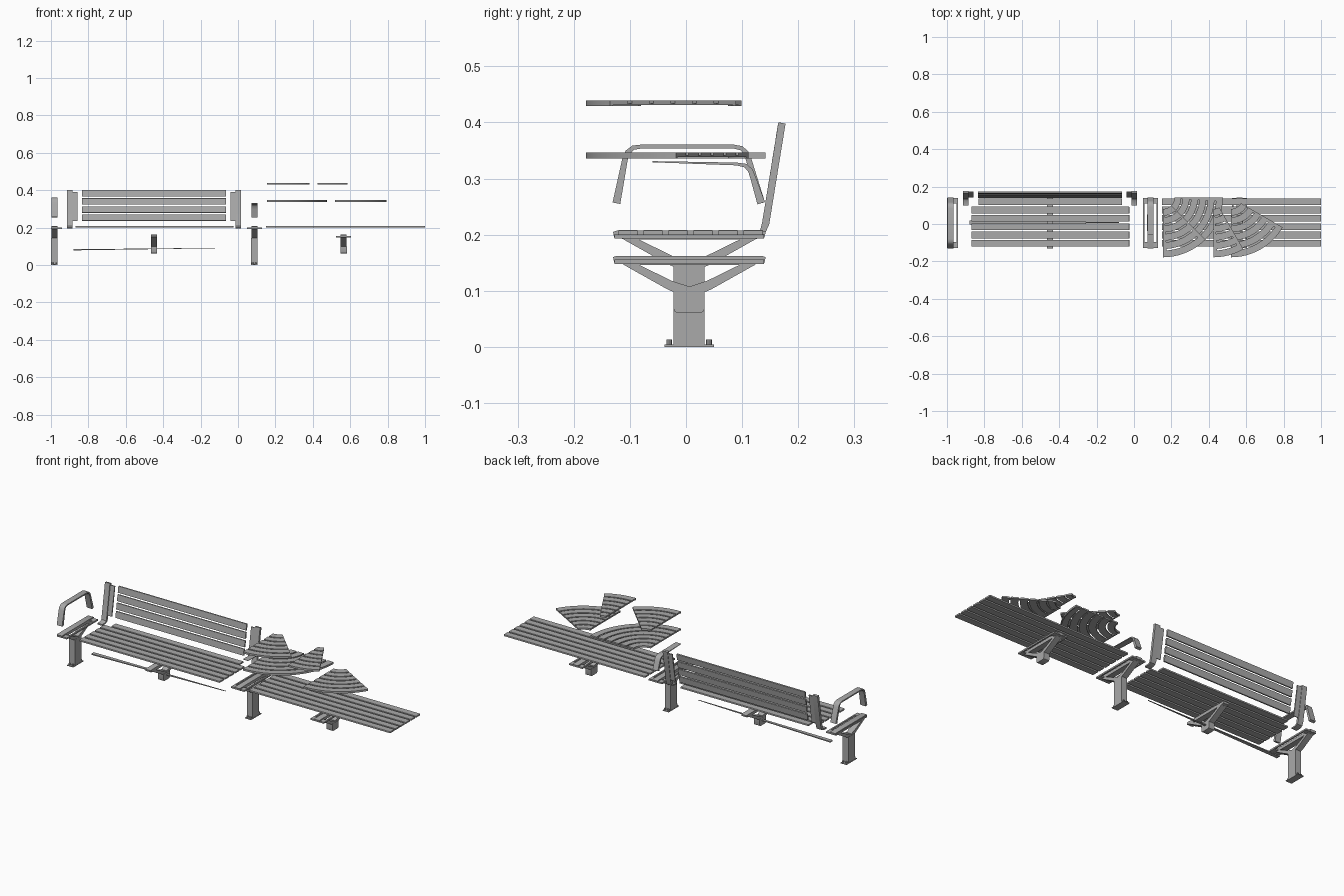
import bpy, bmesh
from math import sin, cos, radians, pi
from mathutils import Vector

if "Cube" in bpy.data.objects:
    bpy.data.objects.remove(bpy.data.objects["Cube"])

GREY = (0.4, 0.4, 0.4, 1)
metal = bpy.data.materials.new("plain_grey")
metal.use_nodes = True
metal.diffuse_color = GREY
metal.node_tree.nodes["Principled BSDF"].inputs["Base Color"].default_value = GREY

MID_Y = 0.008      # centre line of the seats
PITCH = 0.0445     # slat spacing
SLAT = 0.036       # slat width
ROWS = 6


def finish(name, bm, smooth=False, bevel=0):
    bmesh.ops.recalc_face_normals(bm, faces=bm.faces[:])
    mesh = bpy.data.meshes.new(name)
    bm.to_mesh(mesh)
    bm.free()
    mesh.materials.append(metal)
    ob = bpy.data.objects.new(name, mesh)
    bpy.context.collection.objects.link(ob)
    if bevel:
        mod = ob.modifiers.new("soft_edges", "BEVEL")
        mod.width, mod.segments, mod.limit_method = bevel, 2, "ANGLE"
    if smooth:
        bpy.ops.object.select_all(action="DESELECT")
        ob.select_set(True)
        bpy.context.view_layer.objects.active = ob
        bpy.ops.object.shade_smooth_by_angle(angle=radians(35))
    return ob


def prism(bm, pts, x0, x1):
    """Extrude a (y, z) outline along x."""
    face = bm.faces.new([bm.verts.new((x0, y, z)) for y, z in pts])
    out = bmesh.ops.extrude_face_region(bm, geom=[face])["geom"]
    bmesh.ops.translate(bm, vec=(x1 - x0, 0, 0),
                        verts=[v for v in out if isinstance(v, bmesh.types.BMVert)])


def box(bm, x0, x1, y0, y1, z0, z1):
    prism(bm, [(y0, z0), (y1, z0), (y1, z1), (y0, z1)], x0, x1)


def ribbon(path, widths):
    """Outline of a bent bar that follows a (y, z) path."""
    pts = [Vector(p) for p in path]
    left, right = [], []
    for i, p in enumerate(pts):
        d = (pts[min(i + 1, len(pts) - 1)] - pts[max(i - 1, 0)]).normalized()
        n = Vector((-d.y, d.x)) * widths[i] / 2
        left.append(p + n)
        right.append(p - n)
    return left + right[::-1]


def cylinder(bm, x, y, z0, z1, r):
    pts = [bm.verts.new((x + r * cos(a), y + r * sin(a), z0))
           for a in [i * pi / 4 for i in range(8)]]
    out = bmesh.ops.extrude_face_region(bm, geom=[bm.faces.new(pts)])["geom"]
    bmesh.ops.translate(bm, vec=(0, 0, z1 - z0),
                        verts=[v for v in out if isinstance(v, bmesh.types.BMVert)])


def yoke(bm, x, top, half, wings):
    """Y-shaped arms with a cross bar and side pads for the seat."""
    y = MID_Y - 0.002
    for s in (-1, 1):
        prism(bm, ribbon([(y, top - 0.065), (y + s * 0.035, top - 0.052),
                          (y + s * 0.115, top - 0.01)],
                         [0.02, 0.017, 0.012]), x - half, x + half)
        if wings != (0, 0):
            box(bm, x - wings[0], x + wings[1], y + s * 0.118 - 0.015,
                y + s * 0.118 + 0.015, top - 0.014, top - 0.006)
    prism(bm, [(y - 0.136, top - 0.002), (y - 0.134, top - 0.012), (y - 0.11, top - 0.016),
               (y + 0.11, top - 0.016), (y + 0.134, top - 0.012), (y + 0.136, top - 0.002),
               (y + 0.13, top), (y - 0.13, top)], x - half, x + half)
    if wings != (0, 0):
        for e in (-wings[0], wings[1] - 0.008):
            box(bm, x + e, x + e + 0.008, y - 0.12, y + 0.12, top - 0.014, top - 0.006)


# Legs with base plates and bolts
for name, x, wings in (("end_leg", -0.982, (0.018, 0.042)), ("middle_leg", 0.087, (0.04, 0.04))):
    bm = bmesh.new()
    box(bm, x - 0.017, x + 0.017, -0.022, 0.033, 0, 0.145)
    box(bm, x - 0.018, x + 0.018, -0.038, 0.05, 0, 0.004)
    for by in (-0.03, 0.041):
        for bx in (-0.01, 0.01):
            cylinder(bm, x + bx, by, 0.004, 0.013, 0.005)
    yoke(bm, x, 0.207, 0.016, wings)
    finish(name, bm, True)

# Intermediate seat supports
for name, x, wings in (("left_support", 0.565, (0.04, 0.04)), ("right_support", -0.449, (0, 0))):
    bm = bmesh.new()
    prism(bm, [(-0.022, 0.068), (-0.02, 0.063), (-0.015, 0.06), (0.026, 0.06), (0.031, 0.063),
               (0.033, 0.068), (0.033, 0.1), (-0.022, 0.1)], x - 0.017, x + 0.017)
    yoke(bm, x, 0.162, 0.016, wings)
    finish(name, bm, True)

# Tapered rod under the backed bench
bm = bmesh.new()
ends = []
for x, z, w, h in ((-0.88, 0.081, 0.011, 0.003), (-0.08, 0.091, 0.002, 0.001)):
    ends.append([bm.verts.new((x, MID_Y + a * w, z + b * h))
                 for a, b in ((-1, -1), (1, -1), (1, 1), (-1, 1))])
bm.faces.new(ends[0])
bm.faces.new(ends[1])
for i in range(4):
    j = (i + 1) % 4
    bm.faces.new((ends[0][i], ends[0][j], ends[1][j], ends[1][i]))
finish("under_seat_rod", bm)


# Straight slatted seats
def seat(name, x0, x1, rear_inset):
    bm = bmesh.new()
    for i in range(ROWS):
        y = MID_Y + (i - (ROWS - 1) / 2) * PITCH
        inset = rear_inset if i == ROWS - 1 else 0
        box(bm, x0 + inset, x1 - inset, y - SLAT / 2, y + SLAT / 2, 0.199, 0.208)
    finish(name, bm, bevel=0.0015)


seat("backed_seat", -0.87, -0.025, 0.038)
seat("open_seat", 0.15, 1.0, 0)

# Leaning back slats
bm = bmesh.new()
LEAN = 0.16
for i in range(4):
    z0 = 0.237 + i * 0.043
    z1 = z0 + 0.034
    y0, y1 = (0.164 - LEAN * (0.398 - z) for z in (z0, z1))
    prism(bm, [(y0, z0), (y0 + 0.009, z0 - 0.001), (y1 + 0.009, z1 - 0.001), (y1, z1)],
          -0.835, -0.063)
finish("back_slats", bm, bevel=0.0012)

# Back uprights, mirrored about the middle of the backed bench
CENTRE = -0.449
for name, s in (("right_back_upright", -1), ("left_back_upright", 1)):
    bm = bmesh.new()
    prism(bm, ribbon([(0.1, 0.198), (0.125, 0.199), (0.137, 0.206), (0.142, 0.22),
                      (0.171, 0.399)], [0.007, 0.008, 0.011, 0.013, 0.013]),
          CENTRE + s * 0.436, CENTRE + s * 0.466)
    prism(bm, [(0.142, 0.235), (0.148, 0.234), (0.174, 0.39), (0.168, 0.391)],
          CENTRE + s * 0.41, CENTRE + s * 0.437)
    finish(name, bm, True)

# Full armrest loop and shorter open armrest
bm = bmesh.new()
prism(bm, ribbon([(-0.124, 0.256), (-0.109, 0.333), (-0.104, 0.347), (-0.094, 0.355),
                  (-0.08, 0.357), (0.085, 0.357), (0.099, 0.354), (0.107, 0.346),
                  (0.112, 0.333), (0.134, 0.256)],
                 [0.014, 0.01, 0.009, 0.008, 0.007, 0.007, 0.008, 0.009, 0.01, 0.014]),
      -0.998, -0.966)
finish("end_armrest", bm, True)
bm = bmesh.new()
prism(bm, ribbon([(-0.06, 0.33), (0.09, 0.326), (0.106, 0.323), (0.115, 0.314),
                  (0.12, 0.3), (0.134, 0.256)], [0.002, 0.005, 0.007, 0.009, 0.01, 0.014]),
      0.071, 0.103)
finish("middle_armrest", bm, True)


# Fan-shaped curved seats
def arc(bm, cx, cy, r0, r1, a0, a1, z0, z1):
    """Ring sector; angles are measured from the front toward the left."""
    steps = max(1, round((a1 - a0) / 5))
    rows = []
    for i in range(steps + 1):
        a = radians(a0 + (a1 - a0) * i / steps)
        rows.append([bm.verts.new((cx + r * sin(a), cy - r * cos(a), z))
                     for r, z in ((r0, z0), (r1, z0), (r1, z1), (r0, z1))])
    for p, q in zip(rows, rows[1:]):
        for i in range(4):
            j = (i + 1) % 4
            bm.faces.new((p[i], p[j], q[j], q[i]))
    bm.faces.new(rows[0])
    bm.faces.new(rows[-1])


def fan(name, x, top, sweep):
    bm = bmesh.new()
    apex, outer = 0.142, 0.32
    for i in range(ROWS):
        r = outer - i * PITCH
        arc(bm, x, apex, r - SLAT, r, 0, sweep, top - 0.005, top)
    inner = r - SLAT
    # turned-down rims
    arc(bm, x, apex, outer - 0.006, outer, 0, sweep, top - 0.01, top - 0.005)
    arc(bm, x, apex, inner, inner + 0.006, 0, sweep, top - 0.01, top - 0.005)
    # radial ribs
    for a in (0, sweep - 4):
        arc(bm, x, apex, inner, outer, a, a + 4, top - 0.008, top - 0.005)
    finish(name, bm, True)


fan("wide_fan_seat", 0.155, 0.346, 90)
fan("medium_fan_seat", 0.518, 0.346, 60)
fan("narrow_fan_seat", 0.155, 0.439, 45)
fan("slim_fan_seat", 0.425, 0.439, 30)
